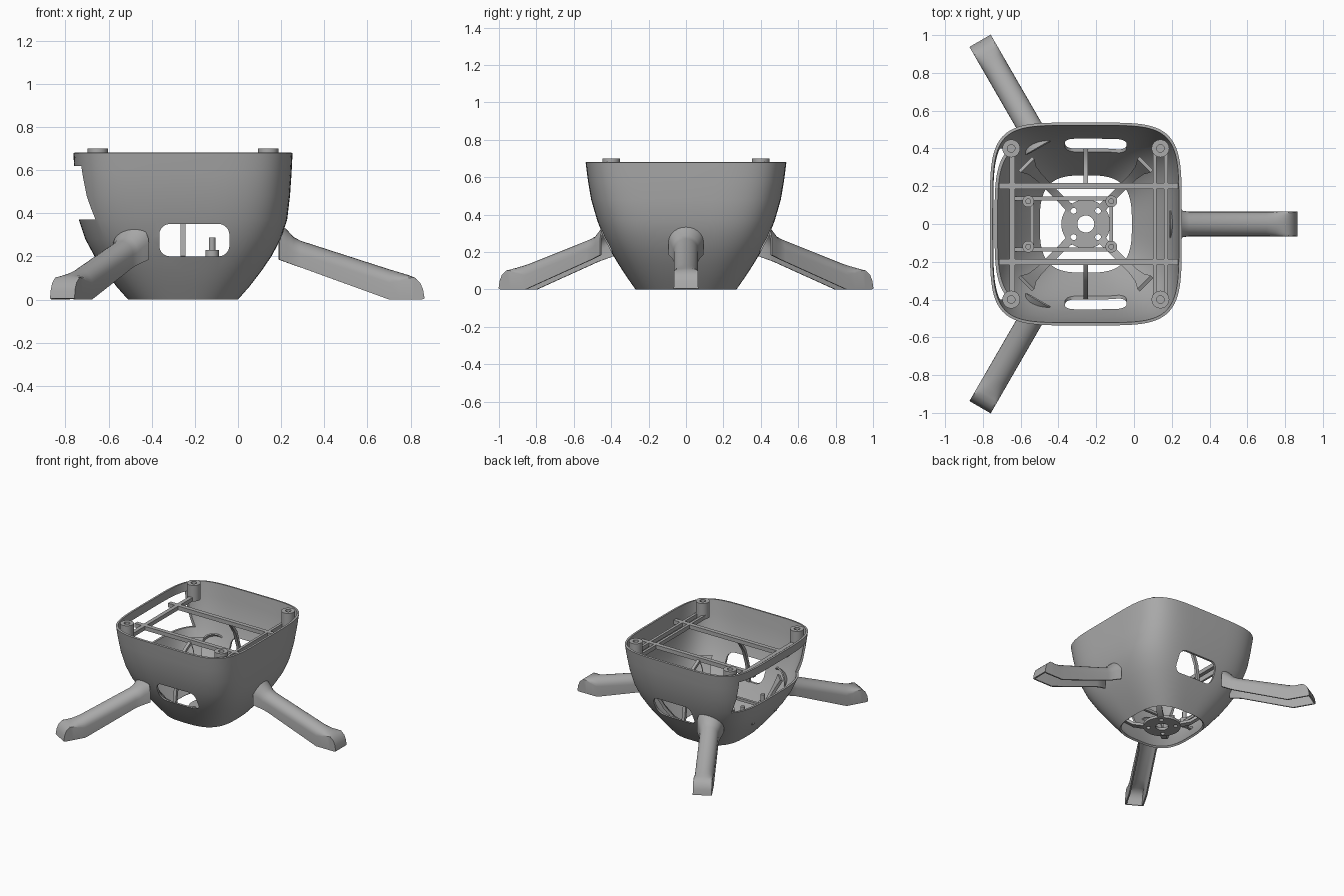
import bpy, bmesh, math
from mathutils import Matrix, Vector

if "Cube" in bpy.data.objects:
    bpy.data.objects.remove(bpy.data.objects["Cube"])

CX = -0.255  # body axis
grey = bpy.data.materials.new("plain grey")
grey.use_nodes = True
grey.diffuse_color = (0.4, 0.4, 0.4, 1)
grey.node_tree.nodes["Principled BSDF"].inputs["Base Color"].default_value = (0.4, 0.4, 0.4, 1)


def finish(name, bm, smooth=True):
    mesh = bpy.data.meshes.new(name)
    bm.to_mesh(mesh)
    bm.free()
    ob = bpy.data.objects.new(name, mesh)
    bpy.context.collection.objects.link(ob)
    mesh.materials.append(grey)
    if smooth:
        shade(ob)
    return ob


def activate(ob):
    bpy.ops.object.select_all(action='DESELECT')
    ob.select_set(True)
    bpy.context.view_layer.objects.active = ob


def shade(ob):
    activate(ob)
    bpy.ops.object.shade_smooth_by_angle(angle=math.radians(35))


def solidify(ob, thickness, offset):
    mod = ob.modifiers.new("thickness", 'SOLIDIFY')
    mod.thickness, mod.offset, mod.use_even_offset = thickness, offset, True
    activate(ob)
    bpy.ops.object.modifier_apply(modifier=mod.name)
    shade(ob)


def cut(ob, cutter):
    cutter.hide_render = True
    mod = ob.modifiers.new("cut", 'BOOLEAN')
    mod.operation, mod.solver, mod.object = 'DIFFERENCE', 'EXACT', cutter
    activate(ob)
    bpy.ops.object.modifier_apply(modifier=mod.name)
    bpy.data.objects.remove(cutter)


def box(name, x0, x1, y0, y1, z0, z1):
    bm = bmesh.new()
    bmesh.ops.create_cube(bm, size=1)
    for v in bm.verts:
        v.co = Vector(((x0 + x1) / 2 + v.co.x * (x1 - x0),
                       (y0 + y1) / 2 + v.co.y * (y1 - y0),
                       (z0 + z1) / 2 + v.co.z * (z1 - z0)))
    return finish(name, bm, False)


def cylinder(name, x, y, z0, z1, r, n=28):
    bm = bmesh.new()
    bmesh.ops.create_cone(bm, cap_ends=True, segments=n, radius1=r, radius2=r, depth=z1 - z0,
                          matrix=Matrix.Translation((x, y, (z0 + z1) / 2)))
    return finish(name, bm)


def loft(bm, rows, closed=False):
    rows = [[bm.verts.new(p) for p in row] for row in rows]
    for a, b in zip(rows, rows[1:]):
        n = len(a)
        for i in range(n if closed else n - 1):
            j = (i + 1) % n
            bm.faces.new((a[i], a[j], b[j], b[i]))


def place(bm, angle):
    bmesh.ops.transform(bm, verts=bm.verts,
                        matrix=Matrix.Translation((CX, 0, 0)) @ Matrix.Rotation(angle, 4, 'Z'))


# Bowl-shaped shell: height, half length, half width
LEVELS = [(0, .255, .27), (.06, .308, .312), (.13, .362, .358), (.2, .41, .4), (.28, .453, .442),
          (.37, .483, .475), (.48, .496, .507), (.58, .503, .524), (.68, .508, .537)]


def shell_row(z, a, b, n=96):
    power = 2 / (3 + 1.8 * z / .68)
    row = []
    for i in range(n):
        t = 2 * math.pi * i / n
        c, s = math.cos(t), math.sin(t)
        row.append((CX + a * math.copysign(abs(c) ** power, c),
                    b * math.copysign(abs(s) ** power, s), z))
    return row


bm = bmesh.new()
loft(bm, [shell_row(*level) for level in LEVELS], closed=True)
shell = finish("body_shell", bm)
solidify(shell, 0.015, -1)

# Rounded windows through both sides
bm = bmesh.new()
outline = []
for k, (cx, cz) in enumerate([(-.09, .3), (-.315, .3), (-.315, .25), (-.09, .25)]):
    for i in range(9):
        t = math.pi / 2 * (k + i / 8)
        outline.append(bm.verts.new((cx + .05 * math.cos(t), -1, cz + .05 * math.sin(t))))
face = bm.faces.new(outline)
ext = bmesh.ops.extrude_face_region(bm, geom=[face])
bmesh.ops.translate(bm, vec=(0, 2, 0), verts=[v for v in ext["geom"] if isinstance(v, bmesh.types.BMVert)])
bmesh.ops.recalc_face_normals(bm, faces=bm.faces)
cut(shell, finish("window_cutter", bm, False))
# Wide opening below the rim at one end
cut(shell, box("opening_cutter", -1, -.55, -.4, .4, .37, .62))
shade(shell)

# Legs: arched channels, open underneath; x, top, bottom, half width, arch height
LEG = [(.19, .35, .185, .088, .088), (.225, .318, .172, .076, .076), (.255, .285, .161, .066, .066),
       (.29, .267, .149, .06, .06), (.7, .135, 0, .06, .058), (.75, .12, 0, .06, .035),
       (.79, .108, 0, .06, .01), (.815, .098, 0, .06, 0), (.84, .075, 0, .06, 0),
       (.853, .045, 0, .06, 0), (.86, .004, .004, .06, 0)]


def leg(name, angle, shift):
    bm = bmesh.new()
    rows = []
    for i, (x, top, low, w, arch) in enumerate(LEG):
        r = x - CX + (shift if i < 4 else 0)
        row = [(r, w, low)]
        for k in range(13):
            t = math.pi * k / 12
            row.append((r, w * math.cos(t), top - arch + arch * math.sin(t)))
        rows.append(row + [(r, -w, low)])
    loft(bm, rows)
    bmesh.ops.remove_doubles(bm, verts=bm.verts, dist=1e-4)
    place(bm, angle)
    solidify(finish(name, bm), 0.01, 0)


leg("left_leg", 0, 0)
leg("back_leg", math.radians(120), .03)
leg("front_leg", math.radians(-120), .03)


# Curved strips running outward from the axis: radius, height, half width
def strip(name, points, angle, thickness):
    bm = bmesh.new()
    loft(bm, [[(r, -w, z), (r, w, z)] for r, z, w in points])
    place(bm, angle)
    solidify(finish(name, bm), thickness, 0)


for i in range(4):
    strip(f"diagonal_arm_{i + 1}",
          [(.11, .012, .024), (.2, .03, .02), (.29, .09, .02), (.36, .18, .022),
           (.41, .27, .03), (.445, .34, .05)], math.radians(45 + 90 * i), .02)
for side, angle in (("back", 90), ("front", -90)):
    strip(f"{side}_curved_rib",
          [(.2, .59, .012), (.27, .55, .012), (.33, .46, .012), (.37, .34, .012), (.39, .2, .012)],
          math.radians(angle), .02)

# Mounting disc at the bottom
disc = cylinder("mounting_disc", CX, 0, .002, .022, .13, 48)
cut(disc, cylinder("hole_cutter", CX, 0, -.1, .1, .045))
for sx in (-1, 1):
    for sy in (-1, 1):
        cut(disc, cylinder("hole_cutter", CX + .065 * sx, .07 * sy, -.1, .1, .016, 16))
shade(disc)

# Upper frame: corner posts and rails
for x, end in ((-.65, "right"), (.14, "left")):
    for s, side in ((-1, "front"), (1, "back")):
        post = cylinder(f"{side}_{end}_post", x, .4 * s, .58, .7, .047)
        cut(post, cylinder("hole_cutter", x, .4 * s, .6, .8, .02))
        shade(post)
for s, side in ((-1, "front"), (1, "back")):
    box(f"{side}_rail", -.715, .242, .2 * s - .016, .2 * s + .016, .58, .61)
box("right_cross_rail", -.66, -.63, -.37, .37, .58, .61)
box("left_cross_rail_inner", .1, .12, -.38, .38, .58, .61)
box("left_cross_rail_outer", .16, .18, -.38, .38, .58, .61)

# Lower frame with stepped pegs
for s, side in ((-1, "front"), (1, "back")):
    box(f"{side}_lower_rail", -.66, -.1, .135 * s - .01, .135 * s + .01, .18, .2)
    for x, end in ((-.56, "right"), (-.12, "left")):
        cylinder(f"{side}_{end}_peg_base", x, .12 * s, .18, .23, .031)
        cylinder(f"{side}_{end}_peg", x, .12 * s, .22, .287, .015, 16)
for x, end in ((-.54, "right"), (-.12, "left")):
    box(f"{end}_lower_cross_rail", x - .01, x + .01, -.13, .13, .18, .2)
